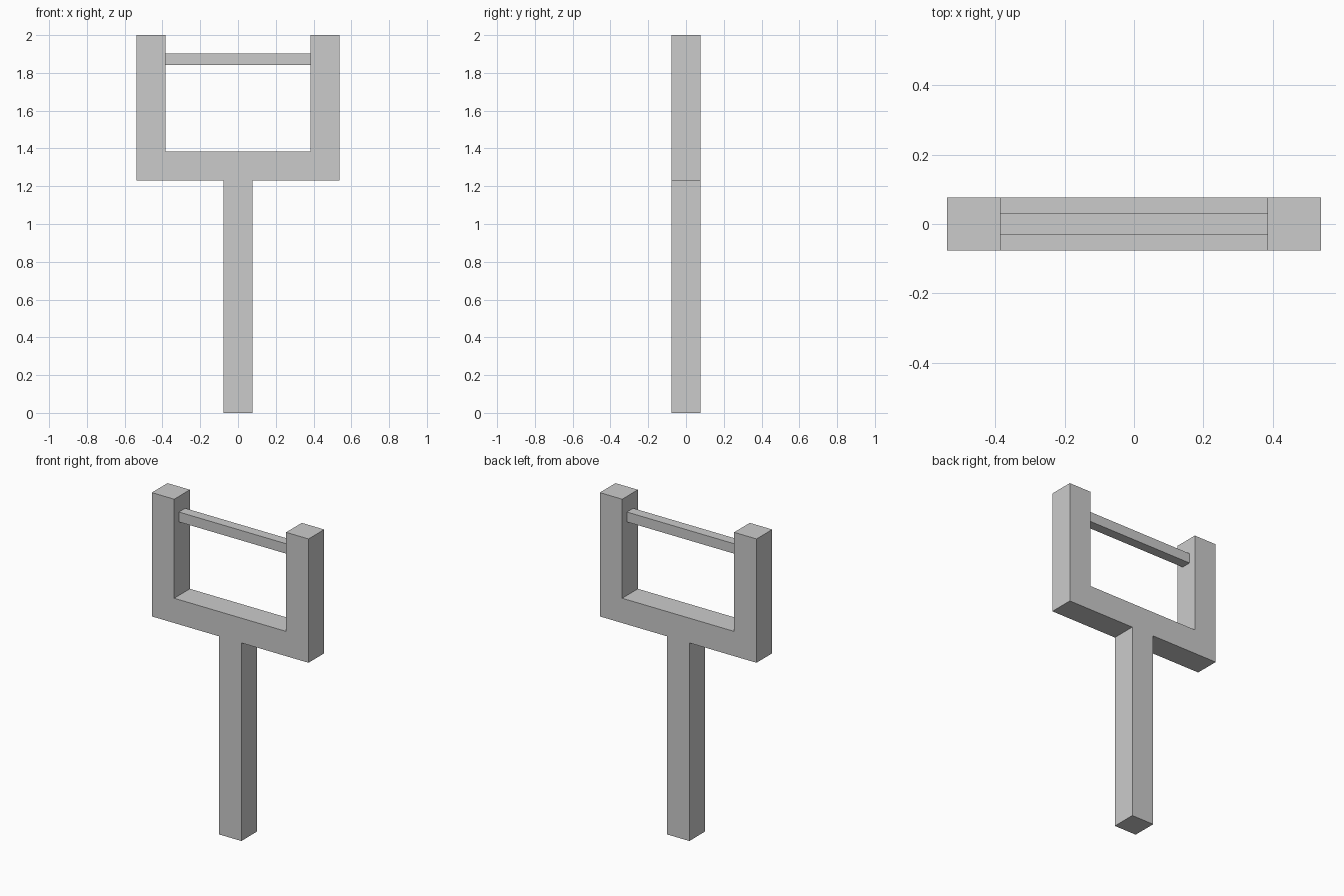
import bpy, bmesh

if "Cube" in bpy.data.objects:
    bpy.data.objects.remove(bpy.data.objects["Cube"])

U = 2 / 13  # square timber thickness; whole model is 13 units tall


def extruded(name, half_profile, depth):
    """Mirror a right-hand (x, z) profile in x and extrude it along y."""
    pts = half_profile + [(-x, z) for x, z in reversed(half_profile)]
    bm = bmesh.new()
    face = bm.faces.new([bm.verts.new((x, -depth / 2, z)) for x, z in pts])
    res = bmesh.ops.extrude_face_region(bm, geom=[face])
    verts = [v for v in res["geom"] if isinstance(v, bmesh.types.BMVert)]
    bmesh.ops.translate(bm, verts=verts, vec=(0, depth, 0))
    bmesh.ops.recalc_face_normals(bm, faces=bm.faces[:])
    mesh = bpy.data.meshes.new(name)
    bm.to_mesh(mesh)
    bm.free()
    obj = bpy.data.objects.new(name, mesh)
    bpy.context.collection.objects.link(obj)
    return obj


# Y-shaped frame: handle, crossbar and two prongs as one outline
frame = [(0.5, 0), (0.5, 8), (3.5, 8), (3.5, 13), (2.5, 13), (2.5, 9)]
extruded("slingshot_frame", [(x * U, z * U) for x, z in frame], U)

# Elastic band stretched between the prongs
band_z, band_size = 1.872, 0.4 * U
extruded("elastic_band",
         [(2.5 * U, band_z - band_size / 2), (2.5 * U, band_z + band_size / 2)],
         band_size)
